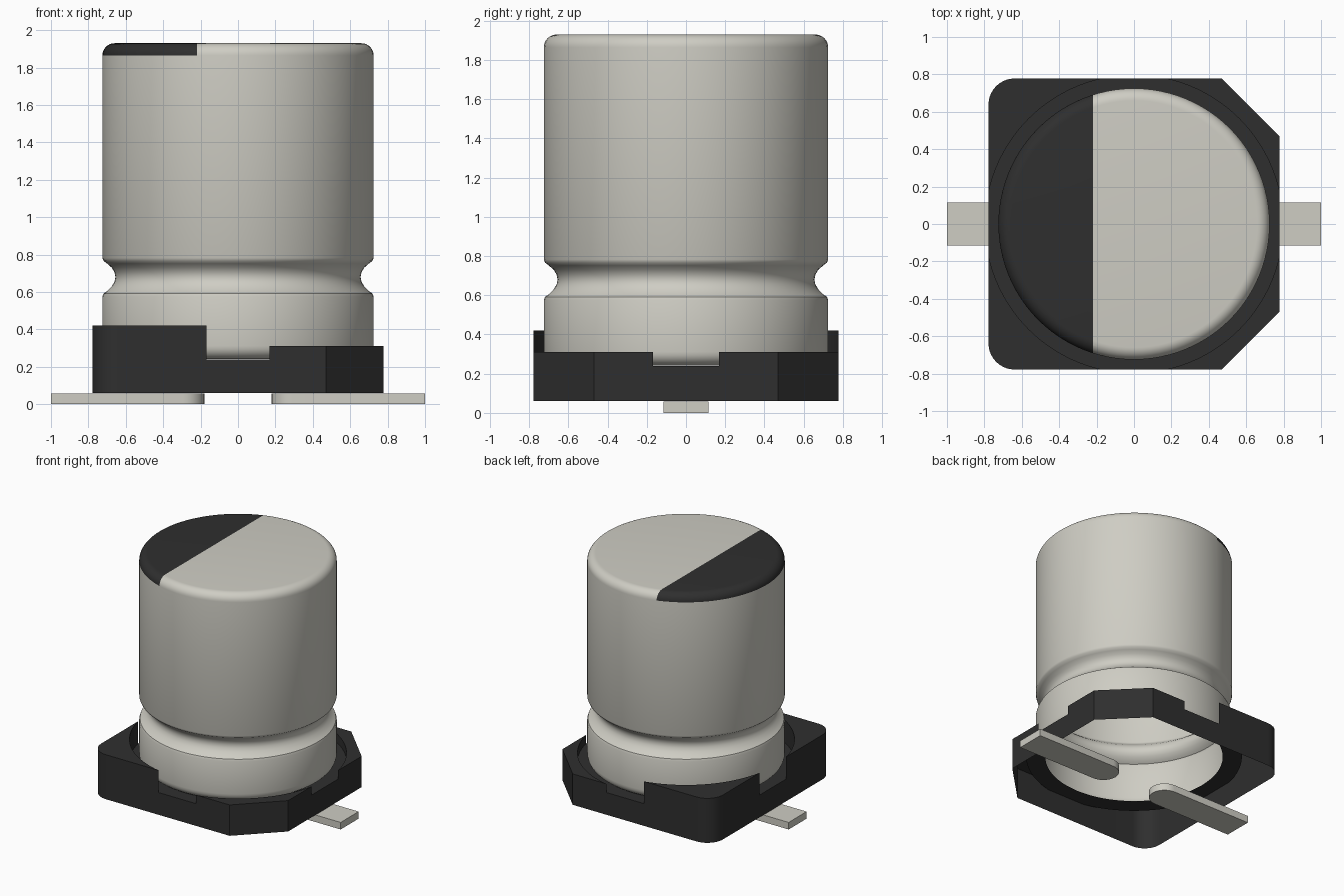
import bpy, bmesh, math
from mathutils import Vector

if "Cube" in bpy.data.objects:
    bpy.data.objects.remove(bpy.data.objects["Cube"], do_unlink=True)


def material(name, rgb, rough):
    m = bpy.data.materials.new(name)
    m.use_nodes = True
    m.diffuse_color = (*rgb, 1)
    bsdf = m.node_tree.nodes["Principled BSDF"]
    bsdf.inputs["Base Color"].default_value = (*rgb, 1)
    bsdf.inputs["Roughness"].default_value = rough
    return m


METAL = material("pale_metal", (0.62, 0.61, 0.55), 0.5)
BLACK = material("black_plastic", (0.028, 0.028, 0.028), 0.6)


def finish(bm, name, mats, angle=35):
    bmesh.ops.remove_doubles(bm, verts=bm.verts, dist=1e-5)
    mesh = bpy.data.meshes.new(name)
    bm.to_mesh(mesh)
    bm.free()
    for m in mats:
        mesh.materials.append(m)
    ob = bpy.data.objects.new(name, mesh)
    bpy.context.collection.objects.link(ob)
    bpy.ops.object.select_all(action='DESELECT')
    ob.select_set(True)
    bpy.context.view_layer.objects.active = ob
    bpy.ops.object.shade_smooth_by_angle(angle=math.radians(angle))
    return ob


def face(bm, pts):
    return bm.faces.new([bm.verts.new(p) for p in pts])


def wall(bm, path, z0, z1):
    """Vertical strip under a 2D path."""
    for (ax, ay), (bx, by) in zip(path, path[1:]):
        face(bm, [(ax, ay, z0), (bx, by, z0), (bx, by, z1), (ax, ay, z1)])


def arc(cx, cy, r, a0, a1, n):
    return [(cx + r * math.cos(a0 + (a1 - a0) * i / n),
             cy + r * math.sin(a0 + (a1 - a0) * i / n)) for i in range(n + 1)]


# --- Can: lathed thin shell, open underneath, crimped near the bottom ---
R, TOP, FIL, FLOOR = 0.725, 1.93, 0.065, 0.24
SEG = 96
profile = arc(R - 0.07, FLOOR + 0.072, 0.07, -math.pi / 2, 0, 6)
profile += [(0.725, 0.575), (0.719, 0.592), (0.70, 0.605), (0.675, 0.63),
            (0.66, 0.655), (0.655, 0.68), (0.66, 0.705), (0.675, 0.73),
            (0.70, 0.752), (0.719, 0.766), (0.725, 0.782)]
profile += arc(R - FIL, TOP - FIL, FIL, 0, math.pi / 2, 8)

bm = bmesh.new()
rings = [[bm.verts.new((r * math.cos(2 * math.pi * i / SEG),
                        r * math.sin(2 * math.pi * i / SEG), z)) for i in range(SEG)]
         for r, z in profile]
for lo, hi in zip(rings, rings[1:]):
    for i in range(SEG):
        j = (i + 1) % SEG
        bm.faces.new((lo[i], lo[j], hi[j], hi[i]))
bm.faces.new(rings[-1])

# Dark polarity segment: cut the rounded top along a straight line
STRIPE_X = -0.22
top_faces = [f for f in bm.faces if f.calc_center_median().z > TOP - FIL]
geom = set(top_faces)
for f in top_faces:
    geom.update(f.edges)
    geom.update(f.verts)
bmesh.ops.bisect_plane(bm, geom=list(geom), dist=1e-5,
                       plane_co=Vector((STRIPE_X, 0, 0)), plane_no=Vector((1, 0, 0)))
for f in bm.faces:
    c = f.calc_center_median()
    if c.z > TOP - FIL and c.x < STRIPE_X:
        f.material_index = 1
finish(bm, "can", [METAL, BLACK])

# --- Base: open-bottomed moulded shell with a round recess for the can ---
H, RECESS, BOTTOM = 0.778, 0.796, 0.06
NOTCH = math.sqrt(RECESS ** 2 - H ** 2)      # recess breaks through each side here
a0 = math.atan2(NOTCH, H)
inner = arc(0, 0, RECESS, a0, math.pi / 2 - a0, 20)
chamfered = [(H, NOTCH), (H, 0.47), (0.47, H), (NOTCH, H)]
rounded = [(H, NOTCH)] + arc(H - 0.14, H - 0.14, 0.14, 0, math.pi / 2, 10) + [(NOTCH, H)]

bm = bmesh.new()
for sx in (1, -1):
    corner, top = (chamfered, 0.31) if sx > 0 else (rounded, 0.42)
    for sy in (1, -1):
        def flip(path):
            return [(sx * x, sy * y) for x, y in path]
        out, inn = flip(corner), flip(inner)
        wall(bm, out, BOTTOM, FLOOR)
        wall(bm, out, FLOOR, top)
        wall(bm, inn, FLOOR, top)
        # raised corner top
        face(bm, [(x, y, top) for x, y in out + inn[-2:0:-1]])
        # recess floor, reaching in under the can and out to the notches
        edge = flip([(H, 0)] + inner + [(0, H)])
        hole = [(0.655 * x / math.hypot(x, y), 0.655 * y / math.hypot(x, y)) for x, y in edge]
        for i in range(len(edge) - 1):
            face(bm, [(*edge[i], FLOOR), (*edge[i + 1], FLOOR),
                      (*hole[i + 1], FLOOR), (*hole[i], FLOOR)])
        # low walls beneath the notches
        wall(bm, flip([(H, 0), (H, NOTCH)]), BOTTOM, FLOOR)
        wall(bm, flip([(NOTCH, H), (0, H)]), BOTTOM, FLOOR)
bmesh.ops.remove_doubles(bm, verts=bm.verts, dist=1e-5)
bmesh.ops.recalc_face_normals(bm, faces=bm.faces)
finish(bm, "base", [BLACK], 30)

# --- Leads: flat strips with a rounded inner end ---
W, LEAD_T = 0.115, 0.057
for name, s in (("left_lead", 1), ("right_lead", -1)):
    outline = [(1.0, W)] + arc(0.18 + W, 0, W, math.pi / 2, 1.5 * math.pi, 16) + [(1.0, -W)]
    outline = [(s * x, y) for x, y in outline]
    bm = bmesh.new()
    face(bm, [(x, y, 0) for x, y in outline])
    face(bm, [(x, y, LEAD_T) for x, y in outline])
    wall(bm, outline + outline[:1], 0, LEAD_T)
    bmesh.ops.remove_doubles(bm, verts=bm.verts, dist=1e-5)
    bmesh.ops.recalc_face_normals(bm, faces=bm.faces)
    finish(bm, name, [METAL], 30)
